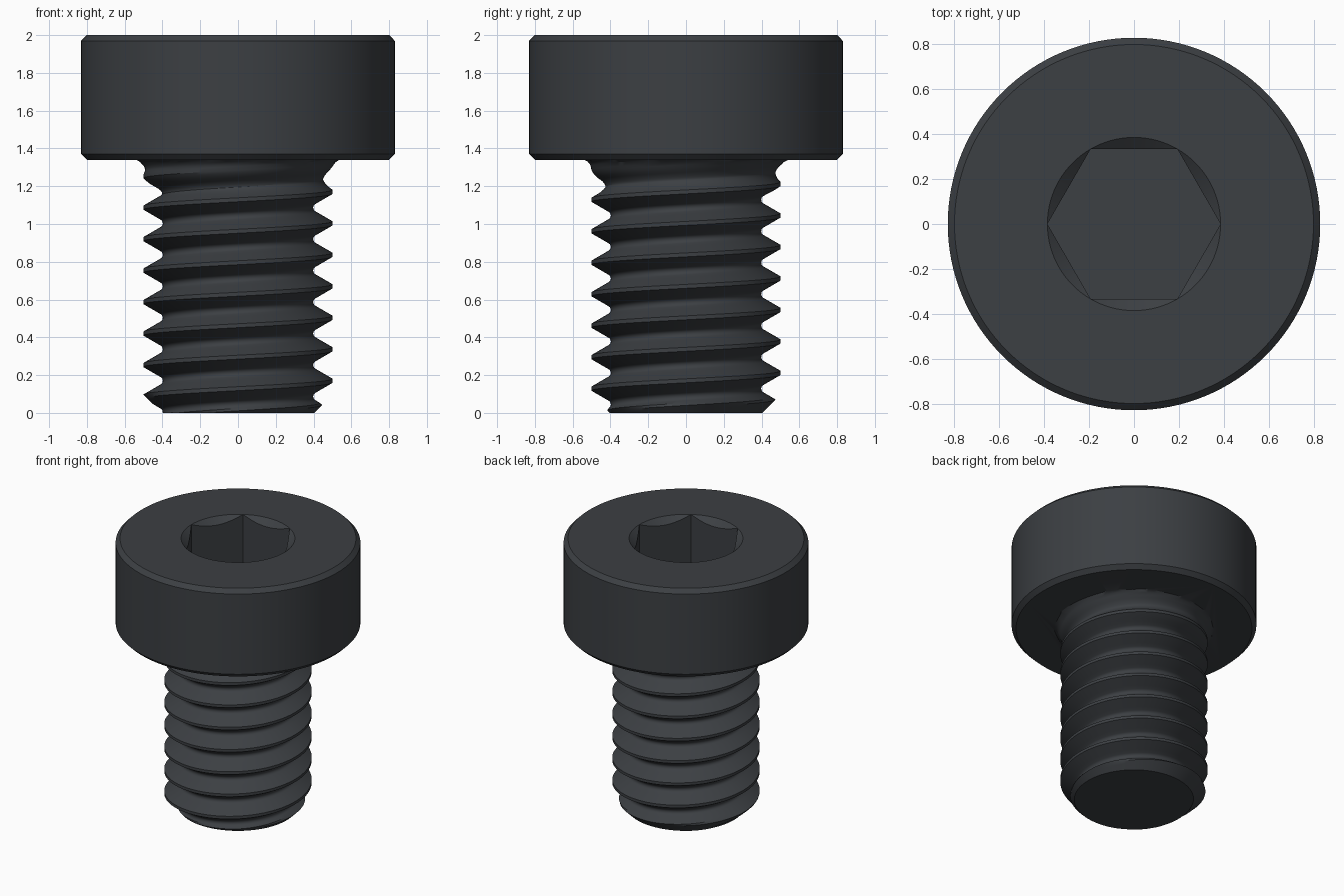
import bpy, bmesh, math

if "Cube" in bpy.data.objects:
    bpy.data.objects.remove(bpy.data.objects["Cube"])

P = 1 / 6            # thread pitch
N = 96               # segments around the thread
mat = bpy.data.materials.new("dark_steel")
mat.diffuse_color = (0.045, 0.05, 0.056, 1)
mat.use_nodes = True
mat.node_tree.nodes["Principled BSDF"].inputs["Base Color"].default_value = mat.diffuse_color


def to_object(bm, name):
    bmesh.ops.recalc_face_normals(bm, faces=bm.faces)
    mesh = bpy.data.meshes.new(name)
    bm.to_mesh(mesh)
    bm.free()
    ob = bpy.data.objects.new(name, mesh)
    bpy.context.collection.objects.link(ob)
    mesh.materials.append(mat)
    return ob


def lathe(name, profile, sides):
    """Closed solid of revolution from (radius, z) pairs, bottom to top."""
    bm = bmesh.new()
    rings = [[bm.verts.new((r * math.cos(2 * math.pi * i / sides),
                            r * math.sin(2 * math.pi * i / sides), z))
              for i in range(sides)] for r, z in profile]
    for a, b in zip(rings, rings[1:]):
        for i in range(sides):
            k = (i + 1) % sides
            bm.faces.new((a[i], a[k], b[k], b[i]))
    bm.faces.new(rings[0][::-1])
    bm.faces.new(rings[-1])
    return to_object(bm, name)


def combine(target, other, operation):
    mod = target.modifiers.new(operation.lower(), 'BOOLEAN')
    mod.operation, mod.object, mod.solver = operation, other, 'EXACT'
    bpy.context.view_layer.objects.active = target
    bpy.ops.object.modifier_apply(modifier=mod.name)
    bpy.data.objects.remove(other)


# Thread section: flat crest, 60 degree flanks, rounded root
ROOT_R = 0.0243
half = [(P / 16, 0.0)]
half += [(P / 16 + 0.0519 * t / 4, 0.0899 * t / 4) for t in range(1, 4)]
half += [(P / 2 - ROOT_R * math.sin(math.radians(a)),
          0.0777 + ROOT_R * math.cos(math.radians(a))) for a in (60, 40, 20, 0)]
section = half + [(P - u, d) for u, d in half[-2::-1]]


def radius(z, depth):
    r = 0.5 - depth * min(1, max(0, (1.32 - z) / 0.16))      # run-out
    if z > 1.28:                                             # fillet under head
        t = min(1, (z - 1.28) / 0.06)
        r += 0.045 * (1 - math.sqrt(1 - t * t))
    return max(0.2, min(r, 0.405 + z))                       # end chamfer


# Threaded shank as a helical sweep trimmed top and bottom
bm = bmesh.new()
K = len(section)
rows = [(0.17 + P * (n - 3) + u, d) for n in range(11) for u, d in section]
cols = []
for i in range(N):
    a = 2 * math.pi * i / N
    col = []
    for z0, d in rows:
        z = z0 + P * i / N
        r = radius(z, d)
        col.append(bm.verts.new((r * math.cos(a), r * math.sin(a), z)))
    cols.append(col)
for i in range(N):
    shift = K if i == N - 1 else 0
    nxt = cols[(i + 1) % N]
    for j in range(len(rows) - 1 - shift):
        bm.faces.new((cols[i][j], nxt[j + shift], nxt[j + 1 + shift], cols[i][j + 1]))
for z, direction in ((0, -1), (1.4, 1)):
    cut = bmesh.ops.bisect_plane(bm, geom=bm.verts[:] + bm.edges[:] + bm.faces[:],
                                 plane_co=(0, 0, z), plane_no=(0, 0, direction),
                                 clear_outer=True)
    edges = [e for e in cut["geom_cut"] if isinstance(e, bmesh.types.BMEdge)]
    bmesh.ops.edgeloop_fill(bm, edges=edges)
bmesh.ops.delete(bm, geom=[v for v in bm.verts if not v.link_faces], context='VERTS')
shank = to_object(bm, "threaded_shank")

# Chamfered cylindrical head
screw = lathe("socket_head_screw",
              [(0.8, 1.34), (0.83, 1.37), (0.83, 1.97), (0.8, 2.0)], 128)

# Hex socket with a conical lead-in
combine(screw, lathe("hex_cutter", [(0.386, 1.6), (0.386, 2.1)], 6), 'DIFFERENCE')
combine(screw, lathe("lead_in_cutter", [(0.286, 1.92), (0.436, 2.04)], 96), 'DIFFERENCE')

# Join shank and head
combine(screw, shank, 'UNION')
screw.select_set(True)
bpy.context.view_layer.objects.active = screw
bpy.ops.object.shade_smooth_by_angle(angle=math.radians(28))
